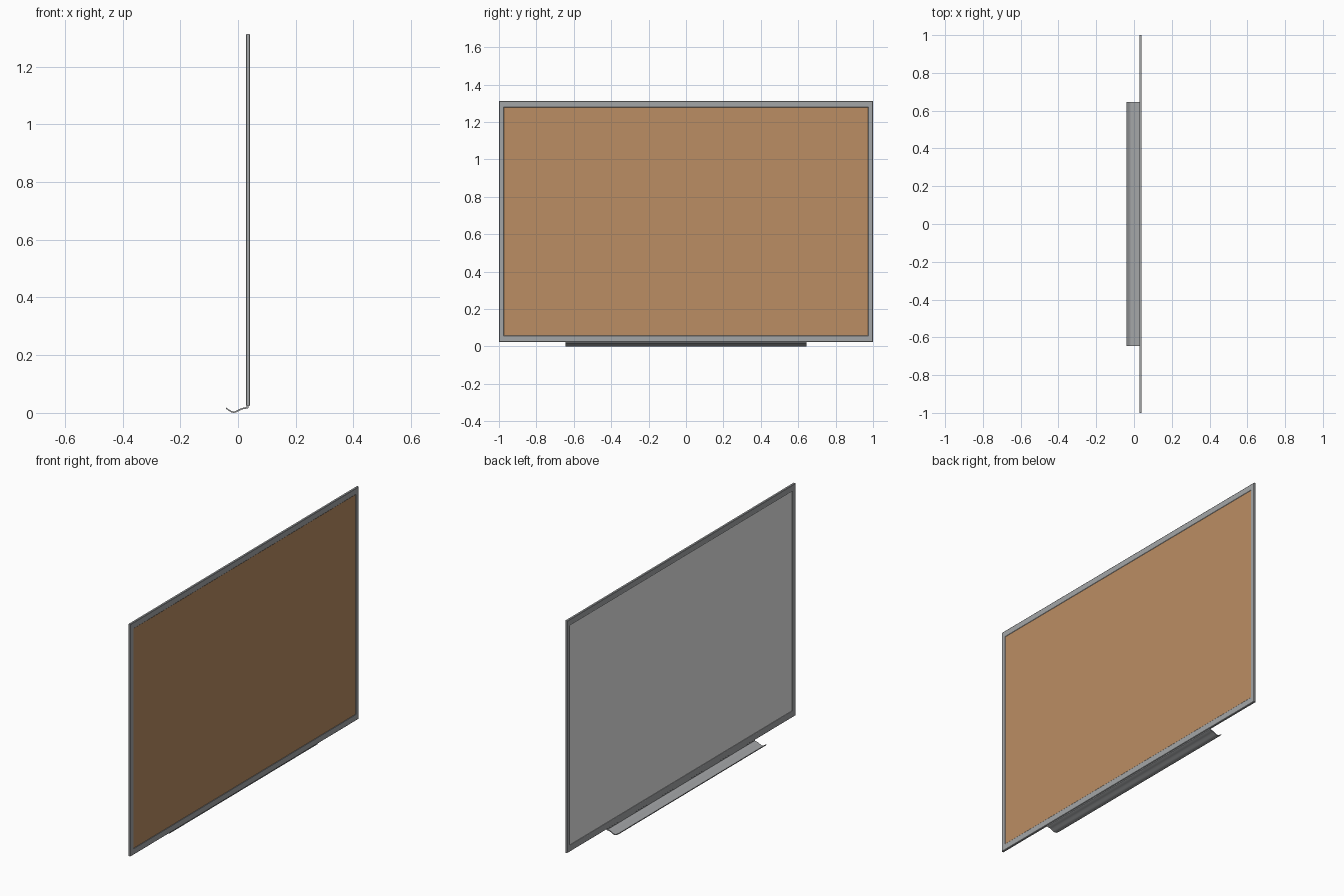
import bpy, bmesh

if "Cube" in bpy.data.objects:
    bpy.data.objects.remove(bpy.data.objects["Cube"])

def material(name, rgb):
    m = bpy.data.materials.new(name)
    m.diffuse_color = (*rgb, 1)
    m.use_nodes = True
    m.node_tree.nodes["Principled BSDF"].inputs["Base Color"].default_value = m.diffuse_color
    return m

ALUMINIUM = material("aluminium grey", (0.37, 0.38, 0.39))
WHITE = material("board white", (0.8, 0.8, 0.8))
BROWN = material("backing brown", (0.50, 0.27, 0.125))

Y, Z0, Z1 = 1.0, 0.024, 1.312      # outer board extents
SIDE, RAIL = 0.026, 0.035          # frame widths: sides, top and bottom

def finish(name, bm, mat):
    bmesh.ops.recalc_face_normals(bm, faces=bm.faces)
    me = bpy.data.meshes.new(name)
    bm.to_mesh(me)
    bm.free()
    me.materials.append(mat)
    ob = bpy.data.objects.new(name, me)
    bpy.context.collection.objects.link(ob)
    return ob

def skin(bm, loops, closed):
    """Join successive equal-length vertex loops with quads."""
    pairs = list(zip(loops, loops[1:] + loops[:1])) if closed else list(zip(loops, loops[1:]))
    for a, b in pairs:
        n = len(a)
        for i in range(n):
            j = (i + 1) % n
            bm.faces.new((a[i], a[j], b[j], b[i]))

# Mitred frame: a small profile (inset fraction, x) carried round the rectangle
bm = bmesh.new()
loops = []
for f, x in [(0, 0.030), (0.06, 0.028), (0.94, 0.028), (1, 0.029),
             (1, 0.0395), (0.94, 0.041), (0.06, 0.041), (0, 0.0395)]:
    y, lo, hi = Y - f * SIDE, Z0 + f * RAIL, Z1 - f * RAIL
    loops.append([bm.verts.new((x, a, b)) for a, b in
                  ((-y, lo), (y, lo), (y, hi), (-y, hi))])
skin(bm, loops, True)
finish("frame", bm, ALUMINIUM)

# Writing surface and backing, set between the frame rails
def panel(name, x0, x1, mat):
    bm = bmesh.new()
    bmesh.ops.create_cube(bm, size=1)
    y, lo, hi = Y - SIDE + 0.004, Z0 + RAIL - 0.004, Z1 - RAIL + 0.004
    for v in bm.verts:
        v.co = (x1 if v.co.x > 0 else x0, 2 * y * v.co.y, (lo + hi) / 2 + (hi - lo) * v.co.z)
    finish(name, bm, mat)

panel("writing_surface", 0.032, 0.0355, WHITE)
panel("backing_panel", 0.0355, 0.0395, BROWN)

# Pen tray: curved sheet profile extruded along the board
top = [(-0.041, 0.018), (-0.036, 0.0150), (-0.029, 0.0105), (-0.022, 0.0065), (-0.016, 0.005),
       (-0.009, 0.006), (-0.001, 0.0100), (0.008, 0.0145), (0.018, 0.0180), (0.029, 0.0200),
       (0.029, 0.026)]
under = [(0.037, 0.026), (0.037, 0.018), (0.033, 0.0150), (0.018, 0.0130), (0.009, 0.0095),
         (0.000, 0.0050), (-0.008, 0.0010), (-0.016, 0.0), (-0.023, 0.0018),
         (-0.031, 0.0065), (-0.038, 0.0115), (-0.041, 0.0135)]
bm = bmesh.new()
ends = [[bm.verts.new((x, y, z)) for x, z in top + under] for y in (-0.645, 0.645)]
skin(bm, ends, False)
for e in ends:
    bm.faces.new(e)
tray = finish("pen_tray", bm, ALUMINIUM)
bpy.context.view_layer.objects.active = tray
tray.select_set(True)
bpy.ops.object.shade_smooth_by_angle(angle=0.7)
